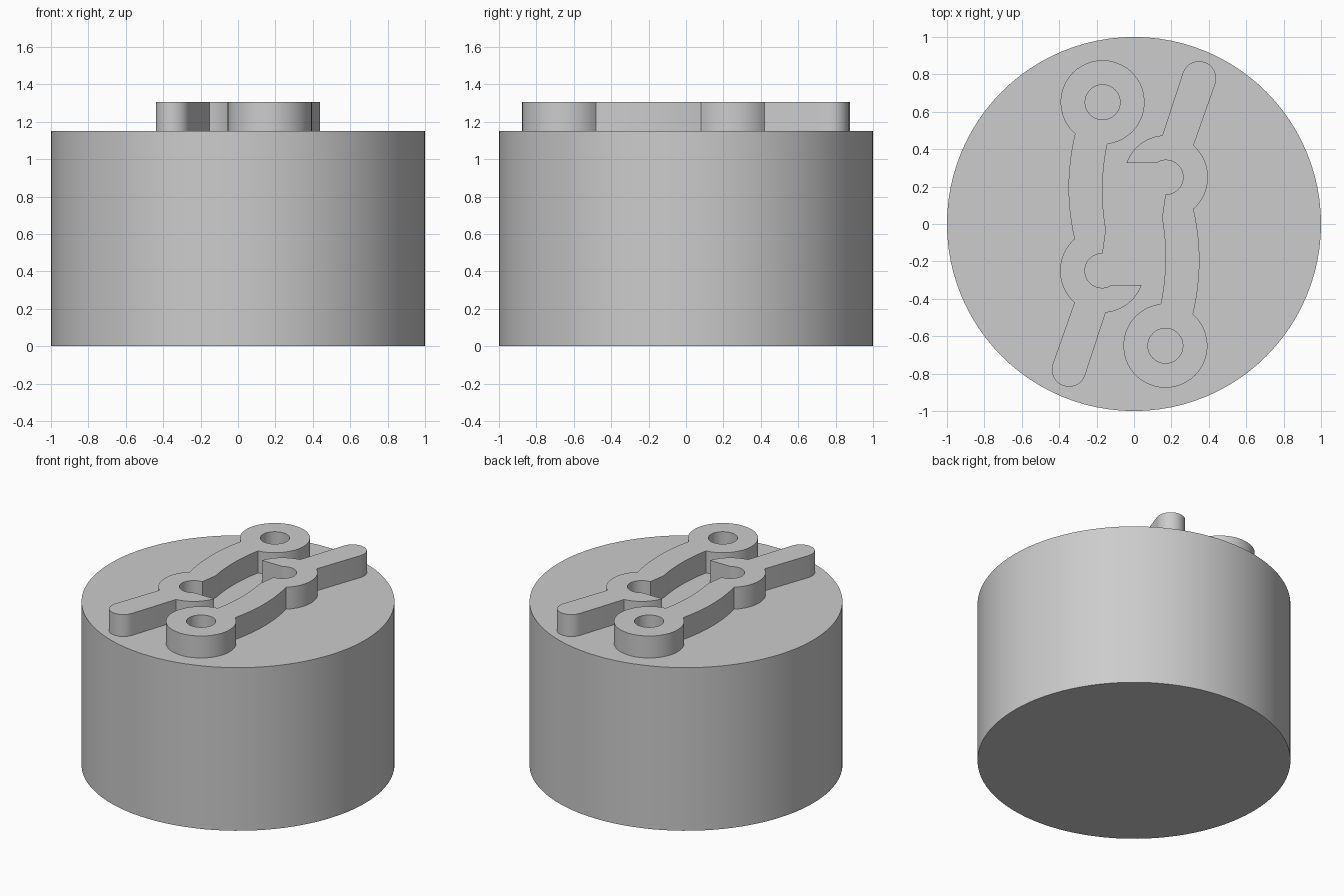
import bpy, bmesh
from math import cos, sin, radians, pi
from mathutils import Matrix

if "Cube" in bpy.data.objects:
    bpy.data.objects.remove(bpy.data.objects["Cube"])

BASE_TOP, LATCH_TOP = 1.15, 1.305

grey = bpy.data.materials.new("light_grey")
grey.diffuse_color = (0.604, 0.604, 0.604, 1)
grey.use_nodes = True
grey.node_tree.nodes["Principled BSDF"].inputs["Base Color"].default_value = grey.diffuse_color


def arc(c, r, a0, a1, n):
    """Points on a circle from angle a0 to a1 in degrees."""
    return [(c[0] + r * cos(radians(a0 + (a1 - a0) * i / n)),
             c[1] + r * sin(radians(a0 + (a1 - a0) * i / n))) for i in range(n + 1)]


def bow(p, q, dx, n=12):
    """Gently bowed edge between two points, ends left out."""
    return [(p[0] + (q[0] - p[0]) * t + dx * 4 * t * (1 - t), p[1] + (q[1] - p[1]) * t)
            for t in (i / n for i in range(1, n))]


def make_object(name, bm):
    bmesh.ops.recalc_face_normals(bm, faces=bm.faces)
    mesh = bpy.data.meshes.new(name)
    bm.to_mesh(mesh)
    bm.free()
    mesh.materials.append(grey)
    ob = bpy.data.objects.new(name, mesh)
    bpy.context.collection.objects.link(ob)
    bpy.ops.object.select_all(action='DESELECT')
    ob.select_set(True)
    bpy.context.view_layer.objects.active = ob
    bpy.ops.object.shade_smooth_by_angle(angle=radians(30))
    return ob


# Round base block
bm = bmesh.new()
bmesh.ops.create_cone(bm, cap_ends=True, segments=96, radius1=1, radius2=1, depth=BASE_TOP,
                      matrix=Matrix.Translation((0, 0, BASE_TOP / 2)))
make_object("base", bm)

# Latch outline, counter-clockwise: pivot eye, bowed arm, hooked knee, tail
pivot, knee, tail = (-0.168, 0.651), (-0.171, -0.25), (-0.348, -0.779)
R, r = 0.2246, 0.0915
eye = arc(pivot, R, -83.5, 229, 40)
outer_knee = arc(knee, R, 131, 229, 14)
tip = arc(tail, r, 161.5, 341.5, 18)
claw = arc(knee, R, 275, 340.5, 10)
hook = arc(knee, r, 305, 88, 22)
bend = (-0.15, -0.032)
outline = (eye + bow(eye[-1], outer_knee[0], -0.033) + outer_knee + tip + claw
           + hook + [bend] + bow(bend, eye[0], -0.022))
hole = arc(pivot, 0.0935, 0, 360, 32)[:-1]

# Two identical latches, the second turned half a circle
for name, turn in (("left_latch", 0), ("right_latch", pi)):
    bm = bmesh.new()
    edges = []
    for loop in (outline, hole):
        vs = [bm.verts.new((x, y, BASE_TOP)) for x, y in loop]
        edges += [bm.edges.new((vs[i - 1], vs[i])) for i in range(len(vs))]
    bmesh.ops.triangle_fill(bm, use_beauty=True, edges=edges)
    top = bmesh.ops.extrude_face_region(bm, geom=bm.faces[:])["geom"]
    bmesh.ops.translate(bm, vec=(0, 0, LATCH_TOP - BASE_TOP),
                        verts=[v for v in top if isinstance(v, bmesh.types.BMVert)])
    bmesh.ops.rotate(bm, verts=bm.verts, cent=(0, 0, 0), matrix=Matrix.Rotation(turn, 3, 'Z'))
    make_object(name, bm)
